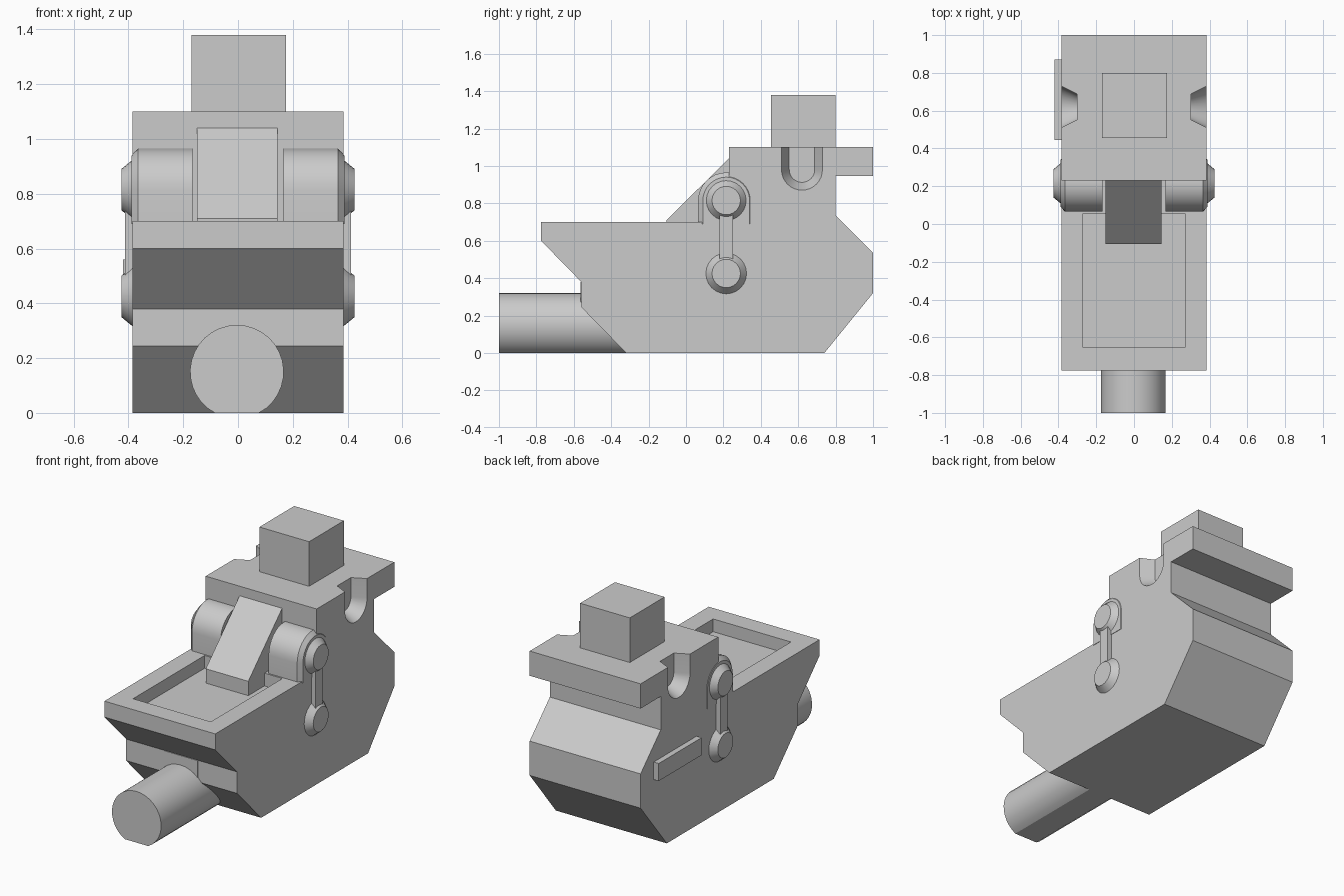
import bpy, bmesh, math
from mathutils import Vector

cube = bpy.data.objects.get("Cube")
if cube:
    bpy.data.objects.remove(cube, do_unlink=True)

# Single plain grey
grey = bpy.data.materials.new("plain grey")
grey.use_nodes = True
grey.diffuse_color = (0.6, 0.6, 0.6, 1)
grey.node_tree.nodes["Principled BSDF"].inputs["Base Color"].default_value = (0.6, 0.6, 0.6, 1)


def loft(name, ring_a, ring_b, smooth=False):
    """Closed solid between two matching rings of points."""
    bm = bmesh.new()
    a = [bm.verts.new(p) for p in ring_a]
    b = [bm.verts.new(p) for p in ring_b]
    bm.faces.new(a)
    bm.faces.new(b[::-1])
    for i in range(len(a)):
        j = (i + 1) % len(a)
        bm.faces.new((a[j], a[i], b[i], b[j]))
    bmesh.ops.recalc_face_normals(bm, faces=bm.faces)
    mesh = bpy.data.meshes.new(name)
    bm.to_mesh(mesh)
    bm.free()
    mesh.materials.append(grey)
    obj = bpy.data.objects.new(name, mesh)
    bpy.context.collection.objects.link(obj)
    if smooth:
        select(obj)
        bpy.ops.object.shade_smooth_by_angle(angle=math.radians(30))
    return obj


def select(obj):
    bpy.ops.object.select_all(action='DESELECT')
    obj.select_set(True)
    bpy.context.view_layer.objects.active = obj


def across(name, profile_a, x0, x1, profile_b=None, smooth=False):
    """Solid running along x between (y, z) profiles."""
    return loft(name, [(x0, y, z) for y, z in profile_a],
                [(x1, y, z) for y, z in (profile_b or profile_a)], smooth)


def box(name, x0, x1, y0, y1, z0, z1):
    return across(name, [(y0, z0), (y1, z0), (y1, z1), (y0, z1)], x0, x1)


def arc(cy, cz, r, start=0, end=360, n=24):
    steps = n if end - start == 360 else n + 1
    return [(cy + r * math.cos(math.radians(start + (end - start) * i / n)),
             cz + r * math.sin(math.radians(start + (end - start) * i / n))) for i in range(steps)]


def cut(target, cutter):
    mod = target.modifiers.new("cut", 'BOOLEAN')
    mod.operation = 'DIFFERENCE'
    mod.solver = 'EXACT'
    mod.object = cutter
    select(target)
    bpy.ops.object.modifier_apply(modifier=mod.name)
    bpy.data.objects.remove(cutter, do_unlink=True)


# Hull with stern overhang and raised rear deck
hull = across("hull", [(-0.775, 0.70), (-0.775, 0.60), (-0.56, 0.38), (-0.56, 0.245),
                       (-0.32, 0), (0.74, 0), (1, 0.32), (1, 0.535), (0.8, 0.735),
                       (0.8, 0.945), (1, 0.945), (1, 1.1), (0.23, 1.1), (0.23, 0.70)],
              -0.385, 0.385)
cut(hull, box("deck_cutter", -0.27, 0.27, -0.655, 0.055, 0.62, 0.8))

# Tapered U-shaped notches in the rear deck sides
def u_shape(r):
    return [(0.62 + r, 1.2), (0.62 - r, 1.2)] + arc(0.62, 0.98, r, 180, 360, 16)

for s in (-1, 1):
    cut(hull, across("notch_cutter", u_shape(0.068), s * 0.302, s * 0.39, u_shape(0.112)))
select(hull)
bpy.ops.object.shade_smooth_by_angle(angle=math.radians(25))

# Sloped block between the arched housings
across("sloped_block", [(-0.105, 0.61), (-0.105, 0.71), (0.23, 1.04), (0.3, 1.04), (0.3, 0.61)],
       -0.15, 0.145)

# Side fittings, the same on both sides
for s, side in ((1, "left"), (-1, "right")):
    def arch(r):
        return [(0.215 + r, 0.69), *arc(0.215, 0.815, r, 0, 180, 16), (0.215 - r, 0.69)]
    across(side + "_arched_housing", arch(0.15), s * 0.167, s * 0.365, smooth=True)
    across(side + "_housing_bevel", arch(0.15), s * 0.365, s * 0.388, arch(0.125), smooth=True)
    for z, level in ((0.815, "upper"), (0.425, "lower")):
        across(f"{side}_{level}_cap", arc(0.215, z, 0.113), s * 0.38, s * 0.425,
               arc(0.215, z, 0.076), smooth=True)
    box(side + "_link_bar", s * 0.37, s * 0.413, 0.18, 0.25, 0.43, 0.8)

# Side plate, one side only
box("right_side_plate", -0.42, -0.38, 0.445, 0.87, 0.45, 0.56)

# Block on the rear deck
box("top_block", -0.17, 0.175, 0.455, 0.8, 1.09, 1.38)

# Front barrel, flat where it meets the ground, and plate above it
ring = [(x, max(z, 0.0)) for x, z in arc(-0.004, 0.15, 0.171, -62, 242, 28)]
loft("front_barrel", [(x, -1, z) for x, z in ring], [(x, -0.25, z) for x, z in ring], True)
box("bow_plate", -0.115, 0.115, -0.565, -0.5, 0.27, 0.38)
